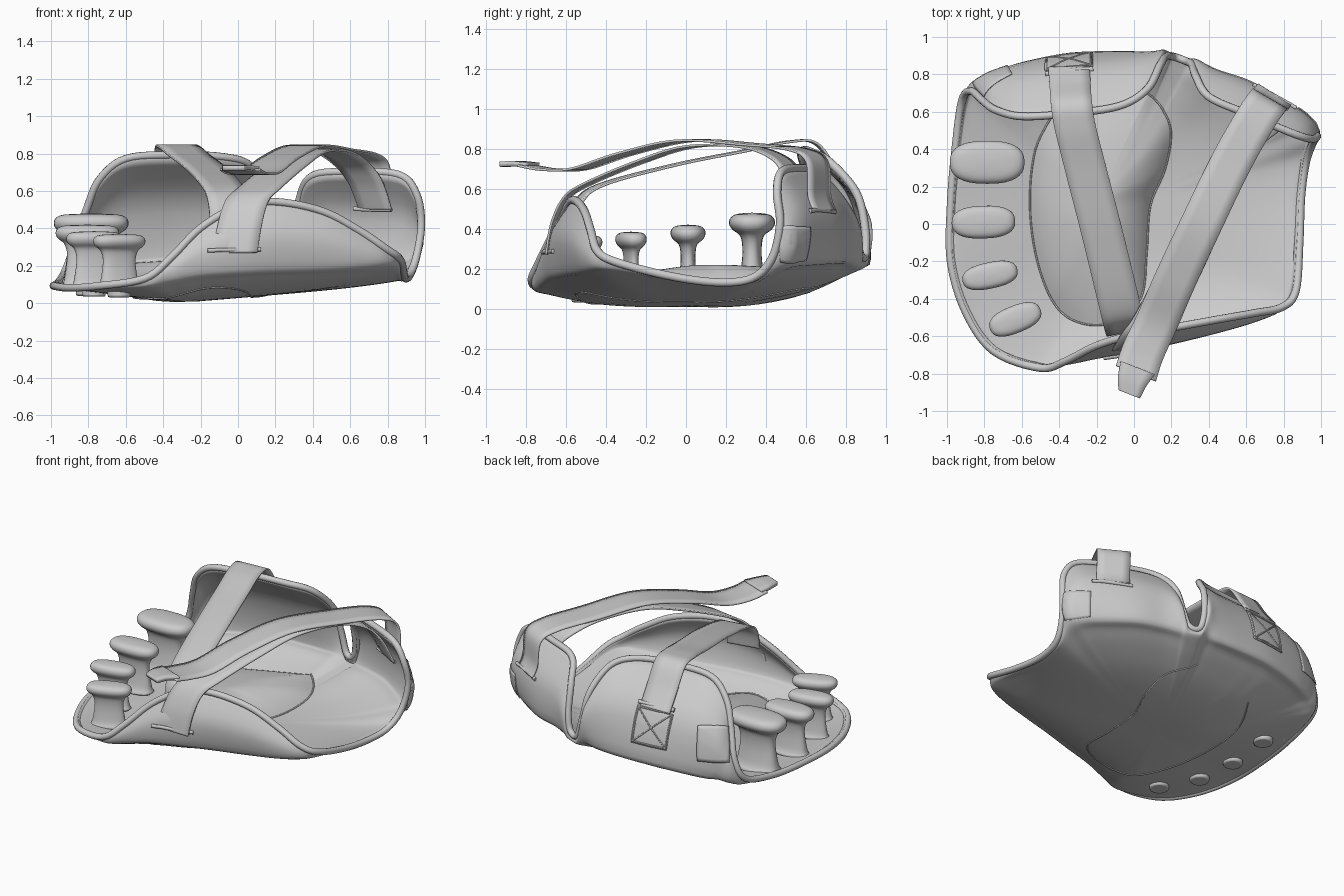
import bpy, bmesh, math
from mathutils import Vector as V
from mathutils.bvhtree import BVHTree

if "Cube" in bpy.data.objects:
    bpy.data.objects.remove(bpy.data.objects["Cube"])


def spline(pts, n, closed=False):
    """Catmull-Rom resampling, n steps per span."""
    pts = [V(p) for p in pts]
    m, out = len(pts), []
    get = (lambda i: pts[i % m]) if closed else (lambda i: pts[max(0, min(m - 1, i))])
    for i in range(m if closed else m - 1):
        a, b, c, d = (get(i + k) for k in (-1, 0, 1, 2))
        for k in range(n):
            t = k / n
            out.append(0.5 * (2 * b + (c - a) * t + (2 * a - 5 * b + 4 * c - d) * t * t
                              + (3 * b - a - 3 * c + d) * t ** 3))
    return out if closed else out + [pts[-1]]


def mesh_obj(name, verts, faces, thick=0, offset=-1, weld=False):
    me = bpy.data.meshes.new(name)
    me.from_pydata([tuple(v) for v in verts], [], faces)
    if weld:
        bm = bmesh.new()
        bm.from_mesh(me)
        bmesh.ops.remove_doubles(bm, verts=bm.verts, dist=1e-5)
        bm.to_mesh(me)
        bm.free()
    ob = bpy.data.objects.new(name, me)
    bpy.context.collection.objects.link(ob)
    for p in me.polygons:
        p.use_smooth = True
    if thick:
        s = ob.modifiers.new("thickness", "SOLIDIFY")
        s.thickness, s.offset = thick, offset
        bpy.context.view_layer.objects.active = ob
        ob.select_set(True)
        bpy.ops.object.shade_smooth_by_angle(angle=math.radians(50))
        ob.select_set(False)
    return ob


def grid_faces(rows, cols, wrap=False):
    return [(i * cols + j, i * cols + j + 1, (i + 1) % rows * cols + j + 1, (i + 1) % rows * cols + j)
            for i in range(rows if wrap else rows - 1) for j in range(cols - 1)]


def tube(name, pts, r, closed=False, res=3):
    cu = bpy.data.curves.new(name, "CURVE")
    cu.dimensions, cu.bevel_depth, cu.bevel_resolution = "3D", r, res
    cu.use_fill_caps = True
    sp = cu.splines.new("POLY")
    sp.points.add(len(pts) - 1)
    for p, q in zip(sp.points, pts):
        p.co = (*q, 1)
    sp.use_cyclic_u = closed
    ob = bpy.data.objects.new(name, cu)
    bpy.context.collection.objects.link(ob)


# Shell: rim line and belly line, anticlockwise from the front left
RIM = [(-.98, -.2, .09), (-.9, -.47, .08), (-.75, -.68, .09), (-.5, -.77, .13), (-.36, -.73, .24),
       (-.2, -.65, .4), (0, -.59, .515), (.2, -.555, .54), (.45, -.51, .49), (.65, -.475, .385),
       (.79, -.445, .29), (.865, -.36, .235), (.885, -.1, .165), (.895, .15, .13), (.92, .33, .15),
       (.955, .43, .25), (.98, .47, .42), (.955, .455, .58), (.86, .48, .685), (.6, .59, .7),
       (.4, .68, .68), (.33, .79, .56), (.31, .85, .38), (.28, .87, .27), (.21, .895, .265), (.17, .895, .4),
       (.14, .85, .58), (.07, .72, .73), (-.08, .63, .78), (-.35, .59, .79), (-.6, .575, .77),
       (-.74, .61, .66), (-.81, .66, .5), (-.87, .71, .32), (-.92, .66, .18), (-.955, .4, .115), (-.98, .1, .095)]
BELLY = [(-.94, -.19, .08), (-.86, -.45, .07), (-.72, -.65, .075), (-.5, -.75, .085), (-.36, -.74, .12),
         (-.2, -.71, .16), (0, -.67, .18), (.2, -.62, .19), (.45, -.56, .195), (.65, -.51, .2),
         (.78, -.45, .2), (.83, -.35, .185), (.84, -.09, .145), (.85, .15, .12), (.88, .34, .13),
         (.92, .45, .19), (.93, .52, .22), (.9, .56, .24), (.82, .63, .25), (.62, .76, .26),
         (.44, .82, .26), (.34, .86, .24), (.31, .87, .22), (.28, .875, .21), (.21, .9, .21), (.18, .905, .23),
         (.14, .91, .25), (.06, .92, .25), (-.1, .925, .25), (-.35, .915, .25), (-.6, .865, .23),
         (-.73, .82, .21), (-.8, .785, .2), (-.86, .745, .17), (-.89, .65, .13), (-.91, .39, .095), (-.945, .1, .08)]
rim, belly = spline(RIM, 6, True), spline(BELLY, 6, True)
CENTRE = V((-.15, .05, 0))


def floor_z(p):
    y = max(0, abs(p.y) - .15) ** 2
    return .008 + .08 * max(0, p.x + .25) + .14 * max(0, -p.x - .38) + (.2 if p.y < 0 else .27) * y


verts, N = [], len(rim)
for i in range(N):
    r, b = rim[i], belly[i]
    out = (belly[(i + 1) % N] - belly[i - 1]).cross(r - b)
    out = out.normalized() if out.length > 1e-7 else V((0, 0, 0))
    prof = [r, (r + b) / 2 + out * .15 * (r - b).length, b]
    for s in (.08, .2, .4, .7, 1):
        p = b.lerp(CENTRE, s)
        p.z = floor_z(p) + (b.z - floor_z(b)) * (1 - s) ** 4
        prof.append(p)
    verts += spline(prof, 4)
faces = grid_faces(N, len(verts) // N, True)
shell = mesh_obj("shell", verts, faces, .022, -1, True)
bvh = BVHTree.FromPolygons(verts, faces)
tube("rim_piping", [p + V((0, 0, .002)) for p in rim], .021, True)


def on_shell(p, lift=.003):
    """Nearest point on the outer shell, lifted outwards."""
    co, no, _, _ = bvh.find_nearest(V(p))
    return co + no * lift


def line_on_shell(name, a, b, r):
    tube(name, [on_shell(V(a).lerp(V(b), k / 10)) for k in range(11)], r, res=1)


def patch(name, c, u, v, lift=.004):
    c, u, v = V(c), V(u), V(v)
    vs = [on_shell(c + u * (i / 5 - 1) + v * (j / 5 - 1), lift) for i in range(11) for j in range(11)]
    mesh_obj(name, vs, grid_faces(11, 11), .006, 0)


def ribbon(name, pts, side0, side1, w0, w1=None, thick=.012):
    path = spline(pts, 8)
    w1, n, vs = w1 or w0, len(path) - 1, []
    for i, p in enumerate(path):
        t = i / n
        s = V(side0).lerp(V(side1), t).normalized() * (w0 + (w1 - w0) * t)
        vs += [p + s * (k / 4 - .5) for k in range(5)]
    mesh_obj(name, vs, grid_faces(n + 1, 5), thick, 0)


def floor_point(p, lift):
    co, no, _, _ = bvh.ray_cast(V((p.x, p.y, -1)), V((0, 0, 1)))
    return co + no * lift


# Palm seam, on the inside and the underside, with the raised palm pad inside it
seam = spline([(-.42, .62, 0), (-.53, .4, 0), (-.56, .1, 0), (-.52, -.2, 0), (-.42, -.44, 0), (-.27, -.54, 0),
               (-.1, -.53, 0), (.04, -.4, 0), (.07, -.15, 0), (.09, .1, 0), (.17, .3, 0), (.2, .5, 0),
               (.15, .63, 0), (.07, .71, 0)], 6)
for name, lift in (("palm_seam_inside", -.024), ("palm_seam_below", .001)):
    tube(name, [floor_point(p, lift) for p in seam], .005, res=1)
pad, mid = [], V((-.19, .12, 0))
for p in seam:
    for k in range(13):
        q = mid.lerp(p, k / 12)
        pad.append(floor_point(q, -.02) + V((0, 0, .185 * (1 - (k / 12) ** 2) ** .9)))
mesh_obj("palm_pad", pad, grid_faces(len(seam), 13, True), weld=True)

# Straps
A, B = (.98, .2, 0), (.93, -.36, 0)
ribbon("palm_strap", [(-.04, -.575, .4), (-.05, -.54, .53), (-.08, -.42, .62), (-.17, -.05, .72), (-.26, .3, .79),
                      (-.315, .52, .835), (-.335, .65, .825), on_shell((-.345, .78, .71), .02),
                      on_shell((-.35, .845, .58), .008)], A, (1, .03, 0), .22)
ribbon("wrist_strap", [on_shell((.77, .73, .5), .008), on_shell((.755, .71, .6), .012), (.715, .655, .735),
                       (.65, .56, .795), (.52, .33, .82), (.36, 0, .84), (.22, -.3, .775), (.12, -.53, .70),
                       (.05, -.68, .695), (.01, -.8, .715)], (.85, -.53, 0), B, .21, .23)
ribbon("wrist_strap_tip", [(.02, -.77, .717), (-.01, -.84, .725), (-.025, -.91, .722)], B, B, .2, .12, .026)
ribbon("wrist_strap_under", [on_shell((-.015, -.70, .27), .008), on_shell((.01, -.665, .42), .012), (.05, -.6, .55),
                             (.12, -.5, .62), (.25, -.24, .73), (.37, .02, .81), (.5, .3, .81), (.6, .47, .75),
                             (.68, .54, .65), (.735, .595, .5)], (1, -.02, 0), (.85, -.5, 0), .24, .2)

# Strap slots and stitched box
line_on_shell("front_slot", (-.16, -.74, .285), (.13, -.7, .285), .012)
line_on_shell("back_slot", (-.48, .84, .62), (-.22, .86, .62), .014)
line_on_shell("right_slot", (.66, .8, .5), (.88, .64, .5), .012)
tube("inner_right_slot", [(.62, .655, .505), (.72, .61, .5), (.82, .55, .5)], .012)
box = [(-.47, .92, .36), (-.23, .94, .36), (-.23, .85, .57), (-.47, .83, .57)]
patch("box_patch", (-.35, .89, .465), (.13, .005, 0), (0, -.05, .115))
for i, j in ((0, 1), (1, 2), (2, 3), (3, 0), (0, 2), (1, 3)):
    a, b = V(box[i]), V(box[j])
    tube("box_stitch", [on_shell(a.lerp(b, k / 8), .007) for k in range(9)], .005, res=1)

# Edge tags
patch("left_tag", (-.75, .77, .42), (.085, .055, 0), (.015, -.03, .11), .007)
patch("right_tag", (.92, .54, .32), (-.05, .07, 0), (0, 0, .09), .004)


# Finger posts with a button under each: x, y, length, width, top, turn
def soft(c):
    return math.copysign(abs(c) ** .8, c)


PROFILE = [(0, 0, 0), (.76, .8, 0), (.74, .62, .1), (.66, .45, .35), (.64, .42, .55), (.74, .52, .7),
           (.93, .85, .78), (1, 1, .86), (.94, .92, .94), (.7, .62, .985), (0, 0, 1)]
for x, y, ln, w, top, deg in ((-.785, .33, .4, .23, .48, 0), (-.805, .01, .34, .175, .42, 2),
                              (-.77, -.275, .3, .14, .385, 12), (-.635, -.51, .29, .145, .37, 22)):
    under = floor_point(V((x, y, 0)), 0)
    z0, a0 = under.z + .022, math.radians(deg)
    vs, prof = [], spline(PROFILE, 3)
    for k in range(32):
        a = 2 * math.pi * k / 32
        for rx, ry, h in prof:
            px, py = rx * ln / 2 * soft(math.cos(a)), ry * w / 2 * soft(math.sin(a))
            vs.append(V((x + px * math.cos(a0) - py * math.sin(a0), y + px * math.sin(a0) + py * math.cos(a0),
                         z0 + h * (top - z0))))
    mesh_obj("finger_post", vs, [f[::-1] for f in grid_faces(32, len(prof), True)], weld=True)
    bpy.ops.mesh.primitive_cylinder_add(vertices=32, radius=.062, depth=.04, location=(x, y, under.z - .004))
    button = bpy.context.object
    button.name = "button"
    bev = button.modifiers.new("round", "BEVEL")
    bev.width, bev.segments = .01, 2
    bpy.ops.object.shade_smooth_by_angle()
